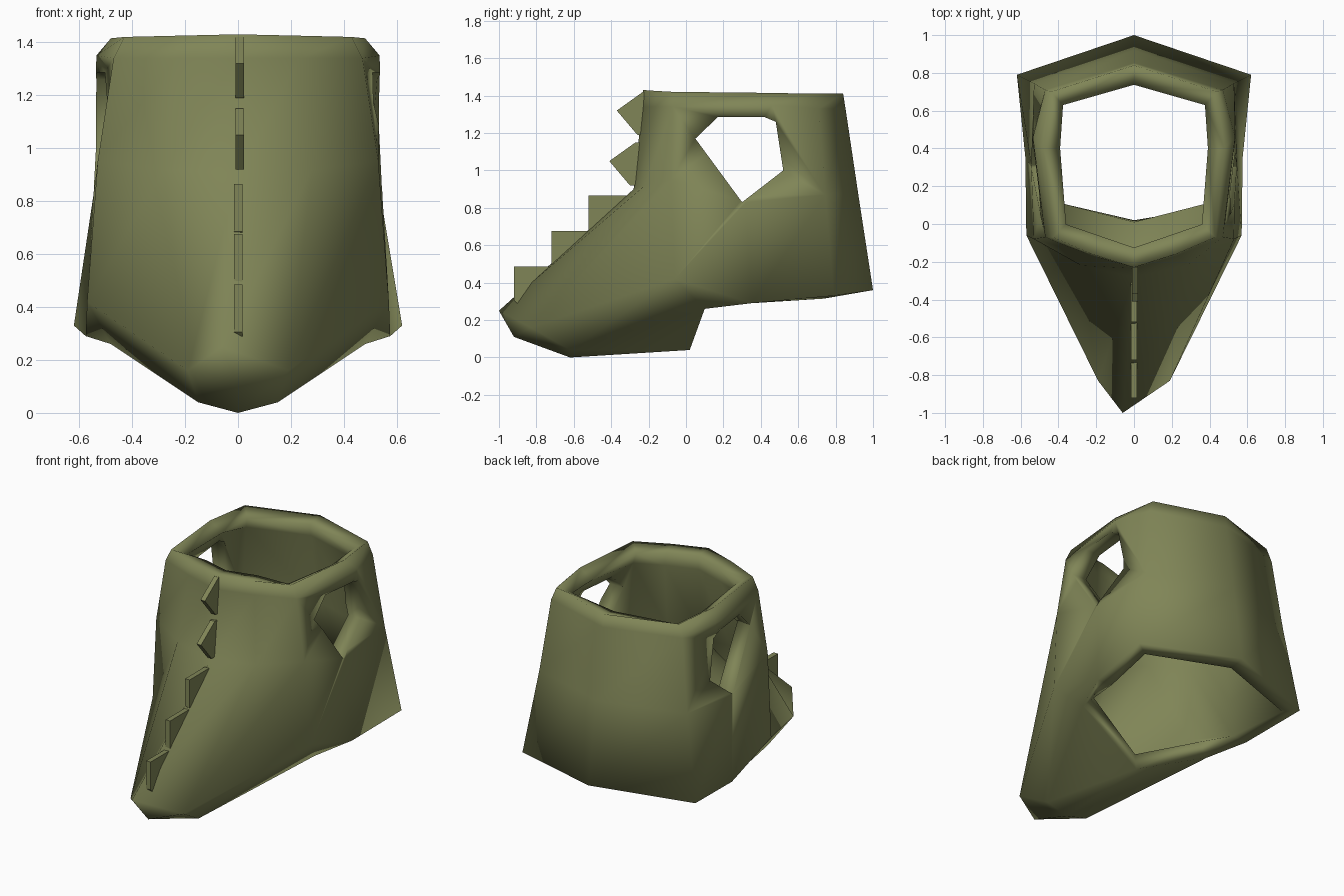
import bpy, bmesh

if "Cube" in bpy.data.objects:
    bpy.data.objects.remove(bpy.data.objects["Cube"])

olive = bpy.data.materials.new("olive_green")
olive.diffuse_color = (0.215, 0.235, 0.095, 1)
olive.use_nodes = True
olive.node_tree.nodes["Principled BSDF"].inputs["Base Color"].default_value = olive.diffuse_color


def make_object(name, bm):
    me = bpy.data.meshes.new(name)
    bm.to_mesh(me)
    bm.free()
    me.materials.append(olive)
    ob = bpy.data.objects.new(name, me)
    bpy.context.collection.objects.link(ob)
    return ob


def prism(name, outline, x0, x1):
    """Side-view (y, z) outline extruded along x."""
    bm = bmesh.new()
    face = bm.faces.new([bm.verts.new((x0, y, z)) for y, z in outline])
    out = bmesh.ops.extrude_face_region(bm, geom=[face])
    for v in out["geom"]:
        if isinstance(v, bmesh.types.BMVert):
            v.co.x = x1
    bmesh.ops.recalc_face_normals(bm, faces=bm.faces)
    return make_object(name, bm)


# half rings from front centre to back centre, top to bottom
rings = [
    [(0, -.23, 1.43), (.22, -.16, 1.425), (.43, -.07, 1.42), (.48, .40, 1.415), (.44, .70, 1.41), (0, .84, 1.41)],
    [(0, -.235, 1.34), (.235, -.165, 1.34), (.47, -.07, 1.34), (.535, .46, 1.35), (.47, .71, 1.33), (0, .853, 1.33)],
    [(0, -.28, .90), (.28, -.22, .92), (.53, -.08, .95), (.545, .32, .83), (.53, .745, .87), (0, .92, .88)],
    [(0, -1.0, .25), (.19, -.83, .16), (.57, -.06, .42), (.575, .35, .29), (.62, .79, .33), (0, 1.0, .36)],
]
# underside of the snout
lip, chin, chin_side = (0, -.92, .11), (0, -.62, 0), (.15, -.62, .04)
hem_corner, throat = (.48, .10, .26), (0, .02, .04)

faces = []
for up, low in zip(rings, rings[1:]):
    for i in range(5):
        faces.append([low[i], low[i + 1], up[i + 1], up[i]])
nose, cheek, jaw, side = rings[3][:4]
faces += [[lip, cheek, nose],
          [chin, chin_side, cheek, lip],
          [chin_side, hem_corner, jaw, cheek],
          [hem_corner, side, jaw],
          [throat, hem_corner, chin_side, chin]]

# mask shell
bm = bmesh.new()
for f in faces:
    bm.faces.new([bm.verts.new(p) for p in f])
    bm.faces.new([bm.verts.new((-x, y, z)) for x, y, z in reversed(f)])
bmesh.ops.remove_doubles(bm, verts=bm.verts, dist=0.001)
for v in bm.verts:
    if v.co.y < -.99:
        v.co.x = -.06      # slightly crooked nose tip
shell = make_object("head_shell", bm)

# eye hole cutter passes through both sides
cutter = prism("eye_hole_cutter",
               [(.05, 1.17), (.17, 1.285), (.42, 1.285), (.48, 1.26), (.52, 1.0), (.30, .83)], -1, 1)
cutter.hide_render = True

bpy.context.view_layer.objects.active = shell
shell.select_set(True)
thick = shell.modifiers.new("thickness", 'SOLIDIFY')
thick.thickness = 0.105
thick.offset = -1
cut = shell.modifiers.new("eye_holes", 'BOOLEAN')
cut.operation = 'DIFFERENCE'
cut.solver = 'EXACT'
cut.use_self = True
cut.object = cutter
for m in ("thickness", "eye_holes"):
    bpy.ops.object.modifier_apply(modifier=m)
bpy.ops.object.shade_smooth_by_angle(angle=1.75)   # soft rims and corners
bpy.data.objects.remove(cutter)

# crest spikes: two on the brow, three stepped on the snout
for k, (y, z) in enumerate([(-.23, 1.42), (-.27, 1.15)]):
    prism(f"brow_spike_{k + 1}",
          [(y + .03, z), (y, z), (y - .14, z - .10), (y - .03, z - .23), (y + .03, z - .23)], -.01, .022)
for k in range(3):
    y, z = -.52 - .2 * k, .865 - .19 * k
    prism(f"snout_spike_{k + 1}",
          [(y, z), (y + .2, z), (y + .24, z - .03), (y + .03, z - .21), (y, z - .18)], -.015, .017)
